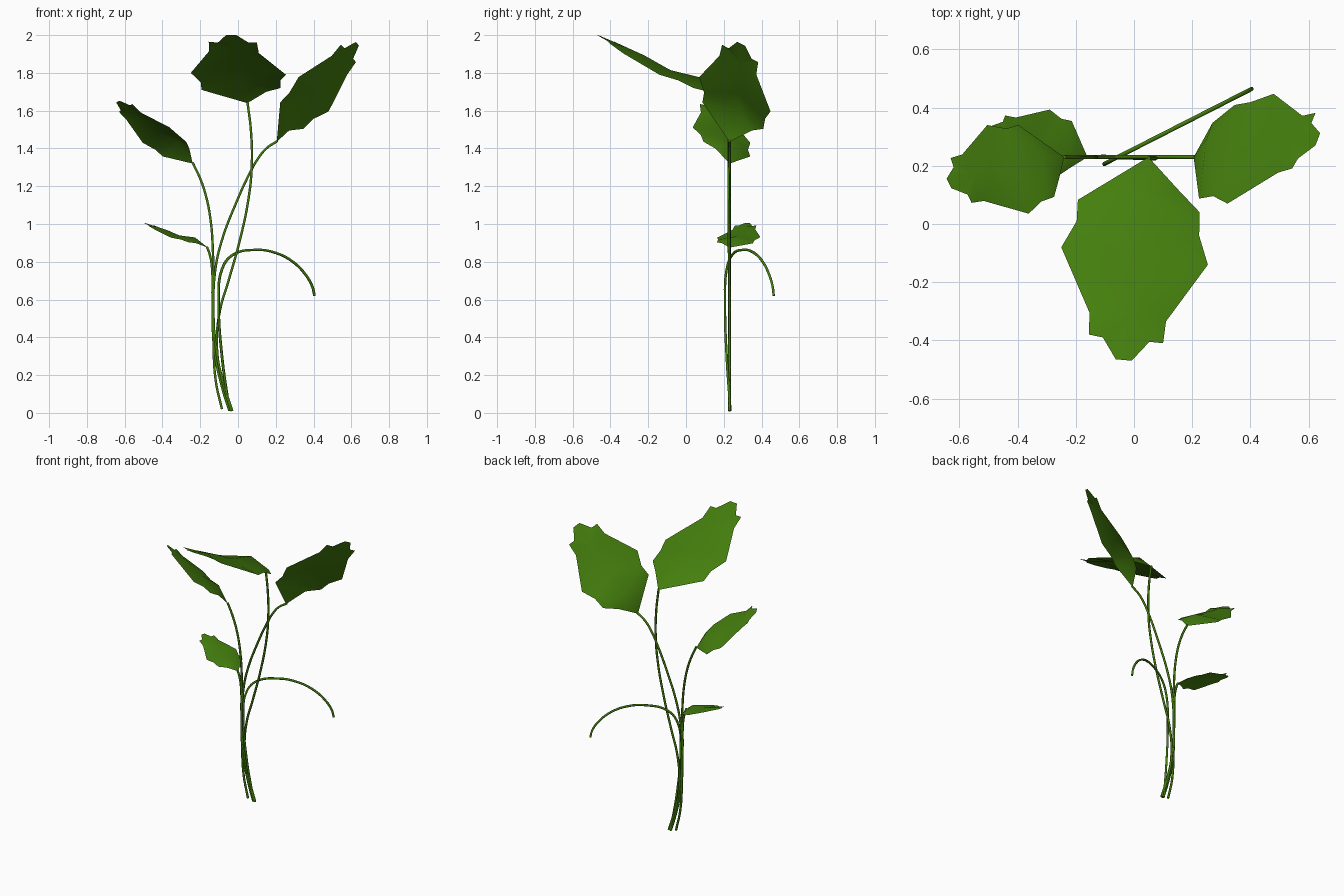
import bpy, bmesh
from mathutils import Vector

if "Cube" in bpy.data.objects:
    bpy.data.objects.remove(bpy.data.objects["Cube"])

green = bpy.data.materials.new("leaf green")
green.diffuse_color = (0.058, 0.21, 0.004, 1)
green.use_nodes = True
green.node_tree.nodes["Principled BSDF"].inputs["Base Color"].default_value = green.diffuse_color

# Leaf outline of the largest leaf (x, y, z, midrib knot it joins)
OUTLINE = [
    (0.05, 0.23, 1.64, 0), (0.15, 0.12, 1.70, 1), (0.226, 0.04, 1.72, 1),
    (0.224, -0.04, 1.76, 2), (0.254, -0.14, 1.79, 2), (0.11, -0.335, 1.905, 3),
    (0.10, -0.41, 1.96, 4), (0.053, -0.405, 1.962, 4), (-0.008, -0.47, 2.0, 4),
    (-0.063, -0.465, 2.0, 4), (-0.107, -0.39, 1.96, 4), (-0.155, -0.38, 1.965, 4),
    (-0.153, -0.305, 1.915, 3), (-0.25, -0.08, 1.80, 2), (-0.197, 0.01, 1.75, 1),
    (-0.193, 0.083, 1.71, 1)]
# Raised midrib: (distance along leaf, height above leaf plane)
MIDRIB = [(0.18, 0.055), (0.36, 0.012), (0.52, 0.018), (0.62, 0.013)]


def frame(base, tip, side):
    """Origin, length axis, side axis, normal and length of a leaf."""
    base, axis, side = Vector(base), Vector(tip) - Vector(base), Vector(side)
    d = axis.normalized()
    s = (side - d * side.dot(d)).normalized()
    return base, d, s, d.cross(s), axis.length


REF = frame((0.05, 0.23, 1.64), (-0.037, -0.468, 2.0), (0.504, -0.06, -0.01))


def leaf(name, base, tip, side, lift=0.0, width=1.0):
    o, d, s, n, length = REF
    local = [(r.dot(d), r.dot(s), r.dot(n))
             for r in (Vector(p[:3]) - o for p in OUTLINE)]
    local += [(u, 0, w) for u, w in MIDRIB]
    n2 = frame(base, tip, side)[3]
    b, d2, s2, n2, length2 = frame(Vector(base) + lift * n2, tip, side)
    k = length2 / length
    bm = bmesh.new()
    verts = [bm.verts.new(b + k * (u * d2 + width * v * s2 + w * n2))
             for u, v, w in local]
    verts[0].co = base      # keep the leaf on its stem
    count = len(OUTLINE)
    knots = [verts[0]] + verts[count:]
    # Join every outline edge to the midrib
    for i in range(count):
        j = (i + 1) % count
        ring = [verts[i], verts[j], knots[OUTLINE[j][3]], knots[OUTLINE[i][3]]]
        bm.faces.new(list(dict.fromkeys(ring)))
    bmesh.ops.triangulate(bm, faces=[f for f in bm.faces if len(f.verts) > 3])
    bm.normal_update()
    for f in bm.faces:
        if f.normal.dot(n2) < 0:
            f.normal_flip()
        f.smooth = True
    me = bpy.data.meshes.new(name)
    bm.to_mesh(me)
    bm.free()
    me.materials.append(green)
    bpy.context.collection.objects.link(bpy.data.objects.new(name, me))


def stem(name, points):
    cu = bpy.data.curves.new(name, 'CURVE')
    cu.dimensions = '3D'
    cu.bevel_depth = 0.0072
    cu.bevel_resolution = 1
    cu.resolution_u = 5
    cu.use_fill_caps = True
    sp = cu.splines.new('BEZIER')
    sp.bezier_points.add(len(points) - 1)
    for bp, p in zip(sp.bezier_points, points):
        bp.co = p
        bp.handle_left_type = bp.handle_right_type = 'AUTO'
    cu.materials.append(green)
    ob = bpy.data.objects.new(name, cu)
    bpy.context.collection.objects.link(ob)
    bpy.ops.object.select_all(action='DESELECT')
    ob.select_set(True)
    bpy.context.view_layer.objects.active = ob
    bpy.ops.object.convert(target='MESH')


# Leaves: base, tip, direction across the leaf, lift off the stem, width
leaf("front_leaf", (0.05, 0.23, 1.64), (-0.037, -0.468, 2.0), (0.504, -0.06, -0.01))
leaf("right_leaf", (0.205, 0.23, 1.435), (0.632, 0.29, 1.955), (0.18, 0.36, -0.14),
     0.045, 1.03)
leaf("left_leaf", (-0.24, 0.23, 1.32), (-0.637, 0.140, 1.648), (0.14, -0.30, 0.08),
     0.012, 1.03)
leaf("small_leaf", (-0.16, 0.23, 0.875), (-0.494, 0.325, 1.005), (-0.07, -0.22, 0.0))


# Upright stems lie almost in one plane
def upright(name, pts, y, slope=0.0):
    stem(name, [(x, y + slope * x, z) for x, z in pts])


upright("front_leaf_stem", [(-0.035, 0.01), (-0.085, 0.17), (-0.112, 0.36), (-0.095, 0.545),
        (-0.05, 0.70), (0.01, 0.915), (0.055, 1.13), (0.073, 1.31), (0.068, 1.5),
        (0.05, 1.645)], 0.228, -0.03)
upright("right_leaf_stem", [(-0.03, 0.01), (-0.075, 0.15), (-0.115, 0.33), (-0.13, 0.54),
        (-0.12, 0.76), (-0.085, 0.915), (-0.015, 1.1), (0.065, 1.275), (0.105, 1.345),
        (0.15, 1.40), (0.21, 1.44)], 0.23)
upright("left_leaf_stem", [(-0.085, 0.02), (-0.118, 0.17), (-0.13, 0.39), (-0.13, 0.6),
        (-0.133, 0.86), (-0.145, 1.02), (-0.17, 1.15), (-0.2, 1.24), (-0.24, 1.325)], 0.23)
upright("small_leaf_stem", [(-0.045, 0.01), (-0.08, 0.12), (-0.125, 0.33), (-0.135, 0.6),
        (-0.138, 0.77), (-0.15, 0.84), (-0.165, 0.88)], 0.23)

# Bare drooping stem in a slanted plane
droop = [(-0.045, 0.01), (-0.085, 0.3), (-0.102, 0.58), (-0.085, 0.76), (-0.03, 0.835),
         (0.09, 0.863), (0.2, 0.847), (0.29, 0.8), (0.355, 0.735), (0.393, 0.67),
         (0.405, 0.62)]
stem("drooping_stem", [(x, 0.206 + (x + 0.103) * 0.509, z) for x, z in droop])
